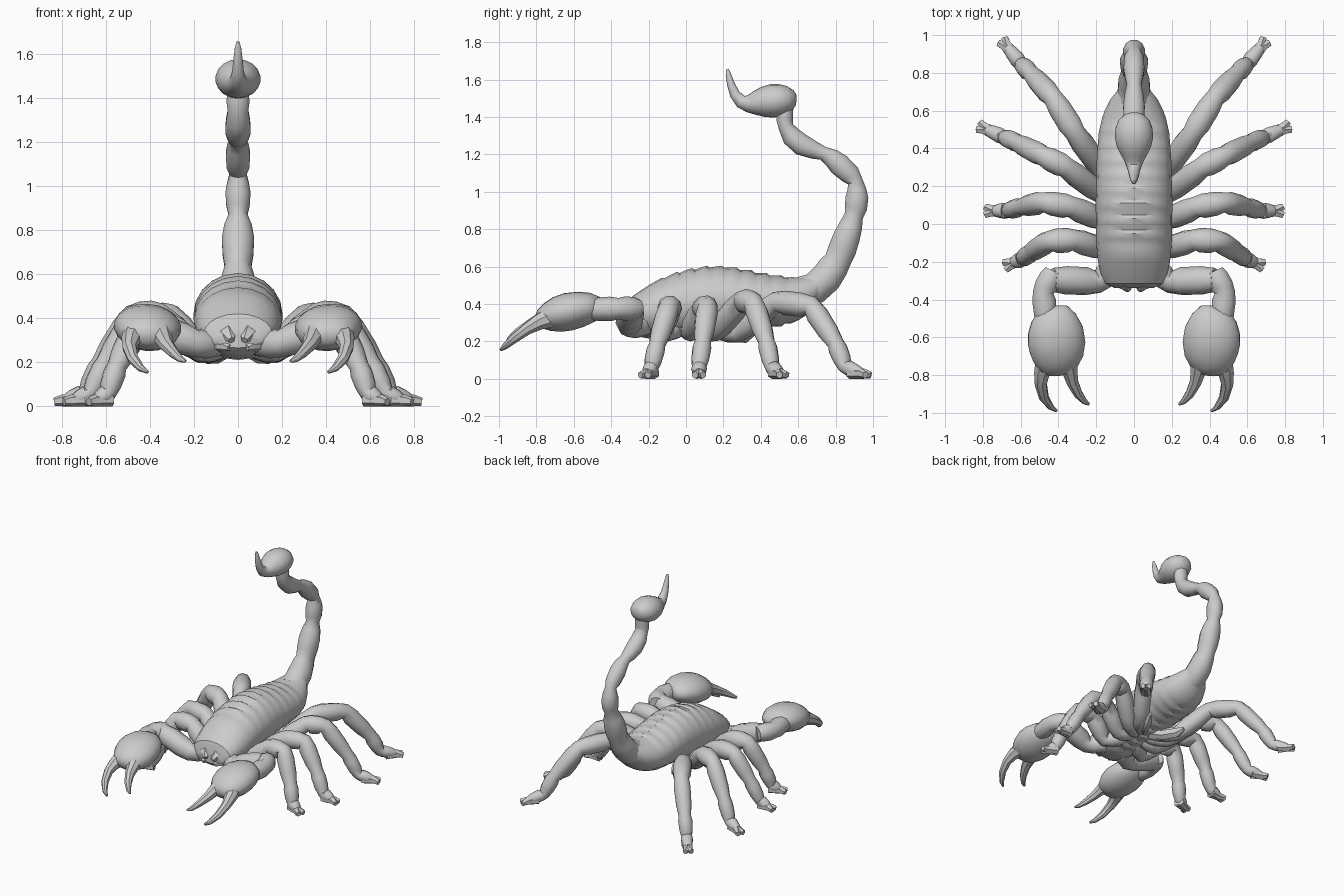
import bpy, bmesh, math
from mathutils import Vector


def finish(name, bm, mirror=False, angle=42):
    bmesh.ops.recalc_face_normals(bm, faces=bm.faces)
    me = bpy.data.meshes.new(name)
    bm.to_mesh(me)
    bm.free()
    for p in me.polygons:
        p.use_smooth = True
    me.set_sharp_from_angle(angle=math.radians(angle))
    ob = bpy.data.objects.new(name, me)
    bpy.context.collection.objects.link(ob)
    if mirror:
        ob.modifiers.new("mirror", 'MIRROR').use_mirror_merge = False
    return ob


def skin(bm, rings):
    vr = [[bm.verts.new(c) for c in r] for r in rings]
    n = len(vr[0])
    for a, b in zip(vr, vr[1:]):
        for i in range(n):
            bm.faces.new((a[i], a[(i + 1) % n], b[(i + 1) % n], b[i]))
    bm.faces.new(vr[0])
    bm.faces.new(vr[-1])


def tube(bm, pts, sides=10, ref=(0, 0, 1)):
    """Loft along pts = (x, y, z, half width, half height)."""
    P = [Vector(p[:3]) for p in pts]
    rings, side = [], None
    for i, p in enumerate(pts):
        t = (P[min(i + 1, len(P) - 1)] - P[max(i - 1, 0)]).normalized()
        if side is None:
            side = t.cross(Vector(ref)).normalized()
        else:
            side = (side - t * side.dot(t)).normalized()
        up = side.cross(t)
        rw, rh = p[3], p[-1]
        rings.append([P[i] + side * rw * math.cos(a) + up * rh * math.sin(a)
                      for a in (2 * math.pi * (k + .5) / sides for k in range(sides))])
    skin(bm, rings)


def limb(bm, joints, radii, sides=10, pinch=.84):
    """Segmented limb: pinched joints, swollen segments."""
    pts = []
    for i, (j, r) in enumerate(zip(joints, radii)):
        pts.append((*j, r * pinch))
        if i < len(joints) - 1:
            a, b, r2 = Vector(j), Vector(joints[i + 1]), radii[i + 1]
            for f in (.25, .7):
                pts.append((*a.lerp(b, f), r + (r2 - r) * f))
    tube(bm, pts, sides)


# Body: y, half width, bottom, top
keys = [(-.34, .1, .265, .345), (-.315, .155, .24, .42), (-.24, .187, .22, .475),
        (-.1, .2, .215, .55), (.0, .202, .22, .58), (.12, .203, .23, .6),
        (.22, .2, .25, .598), (.35, .197, .27, .575), (.48, .187, .28, .55),
        (.58, .165, .3, .54), (.66, .125, .35, .55), (.71, .085, .41, .56)]


def section(y):
    for a, b in zip(keys, keys[1:]):
        if y <= b[0]:
            f = (y - a[0]) / (b[0] - a[0])
            return [u + (v - u) * f for u, v in zip(a, b)][1:]
    return keys[-1][1:]


# overlapping back plates: each swells toward its rear edge
stations = [(-.34, 0), (-.315, 0), (-.27, 0), (-.2, .003)]
for i in range(9):
    y = -.13 + i * .08
    stations += [(y, .006), (y + .018, -.005), (y + .05, .001)]
stations += [(.6, 0), (.66, 0), (.71, 0)]
rings = []
for y, d in stations:
    w, z0, z1 = section(y)
    zc, h = (z0 + z1) / 2, (z1 - z0) / 2
    rings.append([(w * math.cos(t), y, zc + (h + d) * math.sin(t))
                  for t in (2 * math.pi * k / 20 for k in range(20))])
bm = bmesh.new()
skin(bm, rings)
finish("body", bm, angle=35)

# Jaws
bm = bmesh.new()
tube(bm, [(.05, -.26, .34, .055), (.045, -.32, .325, .042), (.03, -.35, .3, .016)], 6)
tube(bm, [(.1, -.26, .3, .055), (.075, -.31, .28, .035), (.04, -.34, .265, .015)], 6)
finish("jaws", bm, True)

# Tail: y, z, half width, half depth
tail = [(.62, .46, .1, .09), (.69, .485, .09, .088), (.75, .54, .085, .088),
        (.79, .6, .072, .083), (.81, .63, .062, .074), (.835, .69, .072, .078), (.86, .76, .076, .074),
        (.882, .82, .065, .064), (.897, .87, .044, .052), (.908, .91, .055, .062), (.914, .97, .059, .063),
        (.913, 1.01, .052, .053), (.905, 1.055, .04, .042), (.88, 1.09, .053, .056), (.82, 1.145, .057, .062),
        (.78, 1.18, .05, .052), (.735, 1.205, .04, .038), (.69, 1.22, .05, .048), (.62, 1.25, .059, .06),
        (.565, 1.295, .057, .056), (.535, 1.345, .048, .042), (.528, 1.38, .054, .045), (.53, 1.44, .05, .045)]
bm = bmesh.new()
tube(bm, [(0, *p) for p in tail], 12)
finish("tail", bm)

# Venom bulb tapering into the stinger: y, z, half width, half height
bulb = [(.59, 1.5, .02, .02), (.58, 1.5, .05, .043), (.55, 1.495, .082, .07), (.51, 1.49, .098, .085),
        (.46, 1.486, .103, .09), (.41, 1.48, .092, .08), (.37, 1.475, .072, .065),
        (.33, 1.472, .05, .047), (.295, 1.482, .036, .036), (.262, 1.52, .027, .028),
        (.24, 1.575, .021, .021), (.227, 1.625, .015, .015), (.222, 1.655, .007, .007)]
bm = bmesh.new()
tube(bm, [(0, *p) for p in bulb], 18)
finish("tail_bulb_and_stinger", bm)

# Walking legs
legs = [
    [(.05, -.03, .27), (.17, -.13, .25), (.32, -.085, .375), (.45, -.09, .385),
     (.55, -.155, .18), (.59, -.185, .06), (.64, -.205, .03)],
    [(.05, .03, .27), (.17, .02, .25), (.33, .09, .375), (.48, .115, .385),
     (.6, .09, .2), (.67, .07, .06), (.74, .07, .03)],
    [(.05, .08, .27), (.18, .16, .25), (.36, .3, .415), (.48, .36, .41),
     (.62, .43, .2), (.69, .46, .06), (.78, .5, .03)],
    [(.05, .12, .27), (.17, .28, .245), (.31, .48, .41), (.43, .67, .39),
     (.55, .8, .19), (.6, .85, .065), (.67, .935, .03)]]
radii = [.05, .06, .067, .063, .053, .046, .033]
for i, joints in enumerate(legs):
    bm = bmesh.new()
    limb(bm, joints, radii)
    # forked toes
    end = Vector(joints[-1])
    d = end - Vector(joints[-2])
    d.z = 0
    d.normalize()
    n = Vector((-d.y, d.x, 0))
    for s in (-1, 1):
        a = end - d * .07 + n * s * .012
        b = end + d * .05 + n * s * .022
        a.z, b.z = .029, .02
        tube(bm, [(*a, .03), (*end.lerp(b, .3), .027), (*b, .019)], 6)
    finish(f"leg_{i + 1}", bm, True)

# Comb plates under the belly
bm = bmesh.new()
tube(bm, [(.03, .14, .26, .03), (.09, .22, .235, .04), (.14, .32, .23, .038),
          (.16, .37, .25, .015)], 6)
finish("belly_combs", bm, True)

# Pincer arms
bm = bmesh.new()
limb(bm, [(.06, -.2, .29), (.19, -.305, .285), (.43, -.295, .37)], [.06, .074, .076])
limb(bm, [(.425, -.25, .375), (.48, -.36, .375), (.465, -.54, .37)], [.06, .068, .058])
finish("pincer_arms", bm, True)

# Claw palms
palm = [(.44, -.445, .39, .03, .03), (.435, -.455, .388, .085, .05), (.425, -.5, .382, .122, .078),
        (.415, -.56, .372, .147, .095), (.41, -.63, .358, .154, .102), (.41, -.69, .343, .143, .095),
        (.415, -.74, .33, .12, .077), (.42, -.78, .32, .085, .052), (.42, -.8, .315, .04, .025)]
bm = bmesh.new()
tube(bm, palm, 18)
finish("claw_palms", bm, True)

# Claw fingers
bm = bmesh.new()
tube(bm, [(.465, -.72, .33, .06), (.487, -.79, .302, .044), (.493, -.85, .267, .033),
          (.476, -.92, .215, .026), (.44, -.97, .172, .017), (.41, -.99, .155, .008)], 8)
tube(bm, [(.355, -.72, .335, .06), (.34, -.78, .31, .043), (.325, -.84, .28, .033),
          (.295, -.9, .245, .025), (.262, -.94, .215, .016), (.238, -.955, .205, .007)], 8)
finish("claw_fingers", bm, True)
